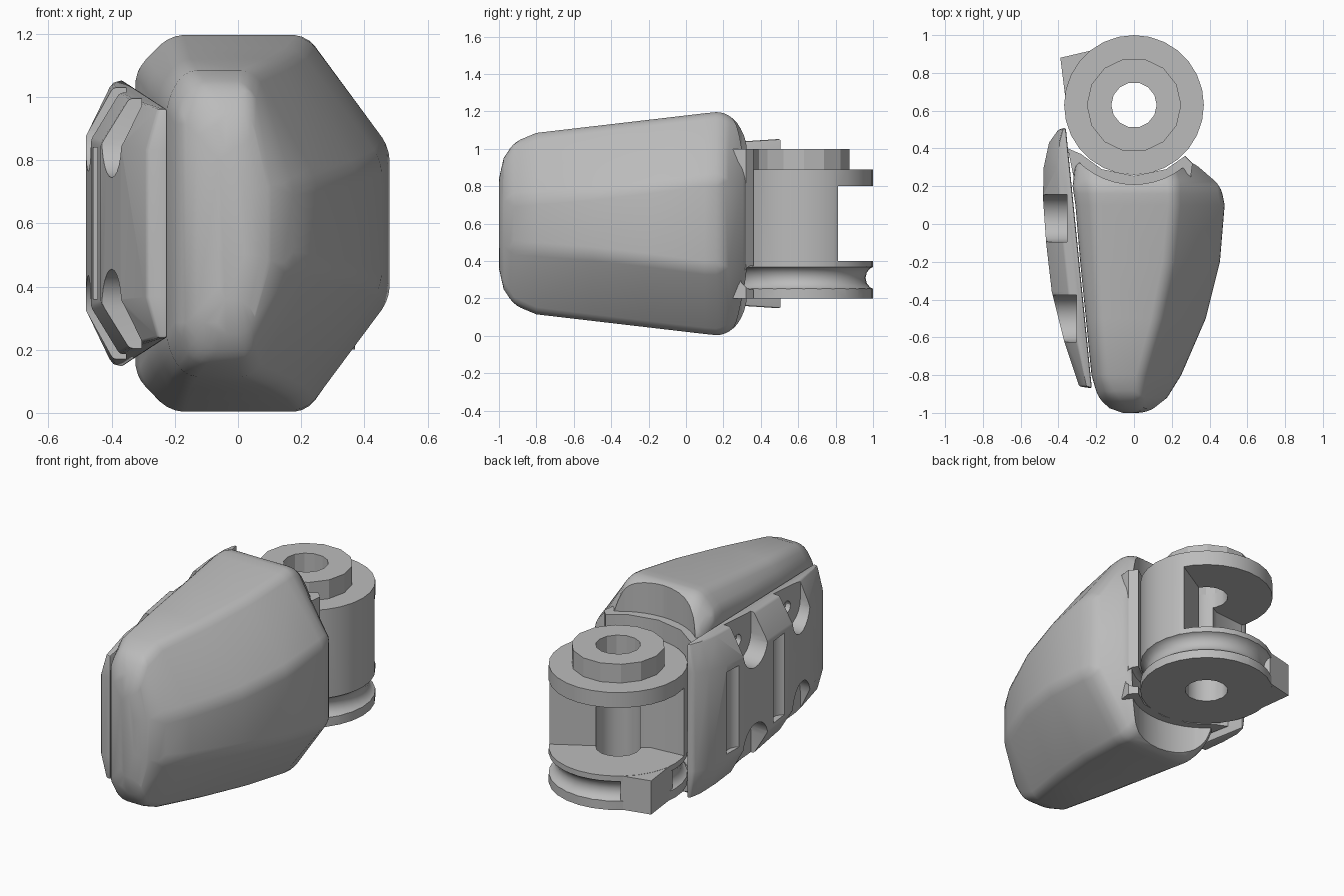
import bpy, bmesh
from math import sin, cos, pi, radians

if "Cube" in bpy.data.objects:
    bpy.data.objects.remove(bpy.data.objects["Cube"], do_unlink=True)

grey = bpy.data.materials.new("plain grey")
grey.use_nodes = True
grey.diffuse_color = (0.5, 0.5, 0.5, 1)
grey.node_tree.nodes["Principled BSDF"].inputs["Base Color"].default_value = (0.5, 0.5, 0.5, 1)

HINGE = (0, 0.63)
MID = 0.6


def loft(name, rings):
    """Closed solid skinned through rings of equal point count."""
    bm = bmesh.new()
    loops = [[bm.verts.new(p) for p in ring] for ring in rings]
    n = len(loops[0])
    for a, b in zip(loops, loops[1:]):
        for i in range(n):
            j = (i + 1) % n
            bm.faces.new((a[i], a[j], b[j], b[i]))
    bm.faces.new(loops[0])
    bm.faces.new(loops[-1])
    bmesh.ops.recalc_face_normals(bm, faces=bm.faces)
    mesh = bpy.data.meshes.new(name)
    bm.to_mesh(mesh)
    bm.free()
    mesh.materials.append(grey)
    ob = bpy.data.objects.new(name, mesh)
    bpy.context.collection.objects.link(ob)
    return ob


def prism(name, pts, z0, z1):
    return loft(name, [[(x, y, z) for x, y in pts] for z in (z0, z1)])


def disc(name, r, z0, z1, sides, at=HINGE):
    pts = [(at[0] + r * cos(2 * pi * i / sides), at[1] + r * sin(2 * pi * i / sides))
           for i in range(sides)]
    return prism(name, pts, z0, z1)


def apply(ob, mod):
    bpy.context.view_layer.objects.active = ob
    bpy.ops.object.modifier_apply(modifier=mod.name)


def bevel(ob, width, segments, angle):
    m = ob.modifiers.new("bevel", 'BEVEL')
    m.width, m.segments = width, segments
    m.limit_method, m.angle_limit = 'ANGLE', radians(angle)
    apply(ob, m)


def cut(ob, cutter):
    cutter.hide_render = True
    m = ob.modifiers.new("cut", 'BOOLEAN')
    m.operation, m.solver, m.object = 'DIFFERENCE', 'EXACT', cutter
    apply(ob, m)
    bpy.data.objects.remove(cutter, do_unlink=True)


def finish(ob, angle=30):
    bpy.ops.object.select_all(action='DESELECT')
    ob.select_set(True)
    bpy.context.view_layer.objects.active = ob
    bpy.ops.object.shade_smooth_by_angle(angle=radians(angle))


def groove():
    bpy.ops.mesh.primitive_torus_add(location=(*HINGE, 0.31), major_radius=0.395, minor_radius=0.065,
                                     major_segments=40, minor_segments=14)
    return bpy.context.object


# Fingertip shell: eight-sided sections from back to tip
# y, left x, top left x, top right x, right x, left / top / right half heights
sections = [
    (0.33, -0.31, -0.25, 0.20, 0.31, 0.41, 0.50, 0.21),
    (0.20, -0.325, -0.22, 0.22, 0.46, 0.49, 0.60, 0.24),
    (0.10, -0.31, -0.21, 0.22, 0.48, 0.49, 0.59, 0.24),
    (-0.2, -0.285, -0.2, 0.19, 0.455, 0.45, 0.555, 0.2),
    (-0.5, -0.255, -0.19, 0.13, 0.38, 0.42, 0.52, 0.165),
    (-0.8, -0.225, -0.17, 0.05, 0.25, 0.39, 0.485, 0.14),
    (-0.92, -0.19, -0.13, 0.04, 0.175, 0.34, 0.435, 0.13),
    (-0.975, -0.13, -0.08, 0.04, 0.105, 0.28, 0.35, 0.12),
    (-1.0, -0.06, -0.04, 0.03, 0.06, 0.2, 0.24, 0.1),
]
rings = []
for y, xl, xa, xb, xr, hl, ht, hs in sections:
    half = [(xl, hl), (xa, ht), (xb, ht), (xr, hs)]
    rings.append([(x, y, MID + h) for x, h in half] + [(x, y, MID - h) for x, h in reversed(half)])
shell = loft("fingertip_shell", rings)
bevel(shell, 0.04, 3, 24)
cut(shell, disc("shell_cutter", 0.42, -0.2, 1.4, 48))
finish(shell, 35)

# Neck joining shell and hinge
neck = prism("neck", [(-0.35, 0.4), (-0.28, 0.37), (-0.17, 0.29), (0, 0.255), (0.17, 0.29), (0.27, 0.36),
                      (0.31, 0.32), (0.28, 0.1), (-0.29, 0.1)], 0.2, 1.0)
cut(neck, groove())
finish(neck)

# Hinge barrel with bore, stop slot and cable groove
barrel = disc("hinge_barrel", 0.37, 0.2, 0.89, 28)
slot = [(0.69, 1.03), (-0.15, 0.54), (-0.6, 0.5), (-0.6, 1.4), (0.69, 1.4)]
cut(barrel, prism("slot_cutter", slot, 0.4, 0.8))
cut(barrel, groove())
cut(barrel, disc("bore_cutter", 0.12, 0, 1.2, 14))
finish(barrel)

boss = disc("hinge_boss", 0.25, 0.885, 1.0, 14)
cut(boss, disc("bore_cutter", 0.12, 0, 1.2, 14))
finish(boss, 20)

# Stop block on the lower hinge disc
block = prism("stop_block", [(-0.39, 0.88), (-0.22, 0.92), (-0.14, 0.8), (-0.28, 0.58), (-0.36, 0.64)],
              0.201, 0.399)
finish(block)

# Side pad: tapered plate with sloped upper and lower edges
outer = [(-0.40, 0.5), (-0.45, 0.43), (-0.478, 0.3), (-0.482, 0.14), (-0.465, -0.1), (-0.435, -0.36),
         (-0.37, -0.62), (-0.29, -0.86)]


def inner_x(y):
    return -0.31 - 0.1 * y


rings = []
for t, lean in ((-1, 0.55), (-0.64, 0), (0.64, 0), (1, 0.55)):
    ring = [(x + lean * (inner_x(y) - x), y) for x, y in outer]
    ring += [(inner_x(-0.87), -0.87), (inner_x(0.51), 0.51)]
    rings.append([(x, y, MID + t * (0.42 + 0.065 * y)) for x, y in ring])
pad = loft("side_pad", rings)
bevel(pad, 0.012, 2, 30)

# Upright finger grooves in the pad
for x, y in ((-0.52, 0.25), (-0.483, -0.22)):
    cut(pad, disc("groove_cutter", 0.07, 0.36, 0.84, 20, (x, y)))

# Round-ended pockets with screw holes, mirrored top and bottom
for y, floor, h in ((0.03, -0.355, 0.29), (-0.5, -0.305, 0.27)):
    for s in (1, -1):
        arc = [(y + 0.125 * cos(pi * i / 12), MID + s * (h - 0.125 * sin(pi * i / 12))) for i in range(13)]
        arc += [(y - 0.125, MID + s * 0.7), (y + 0.125, MID + s * 0.7)]
        cut(pad, loft("pocket_cutter", [[(x, a, b) for a, b in arc] for x in (-0.8, floor)]))
        hole = [(y + 0.035 * cos(pi * i / 6), MID + s * h + 0.035 * sin(pi * i / 6)) for i in range(12)]
        cut(pad, loft("hole_cutter", [[(x, a, b) for a, b in hole] for x in (-0.8, floor + 0.03)]))
finish(pad)
